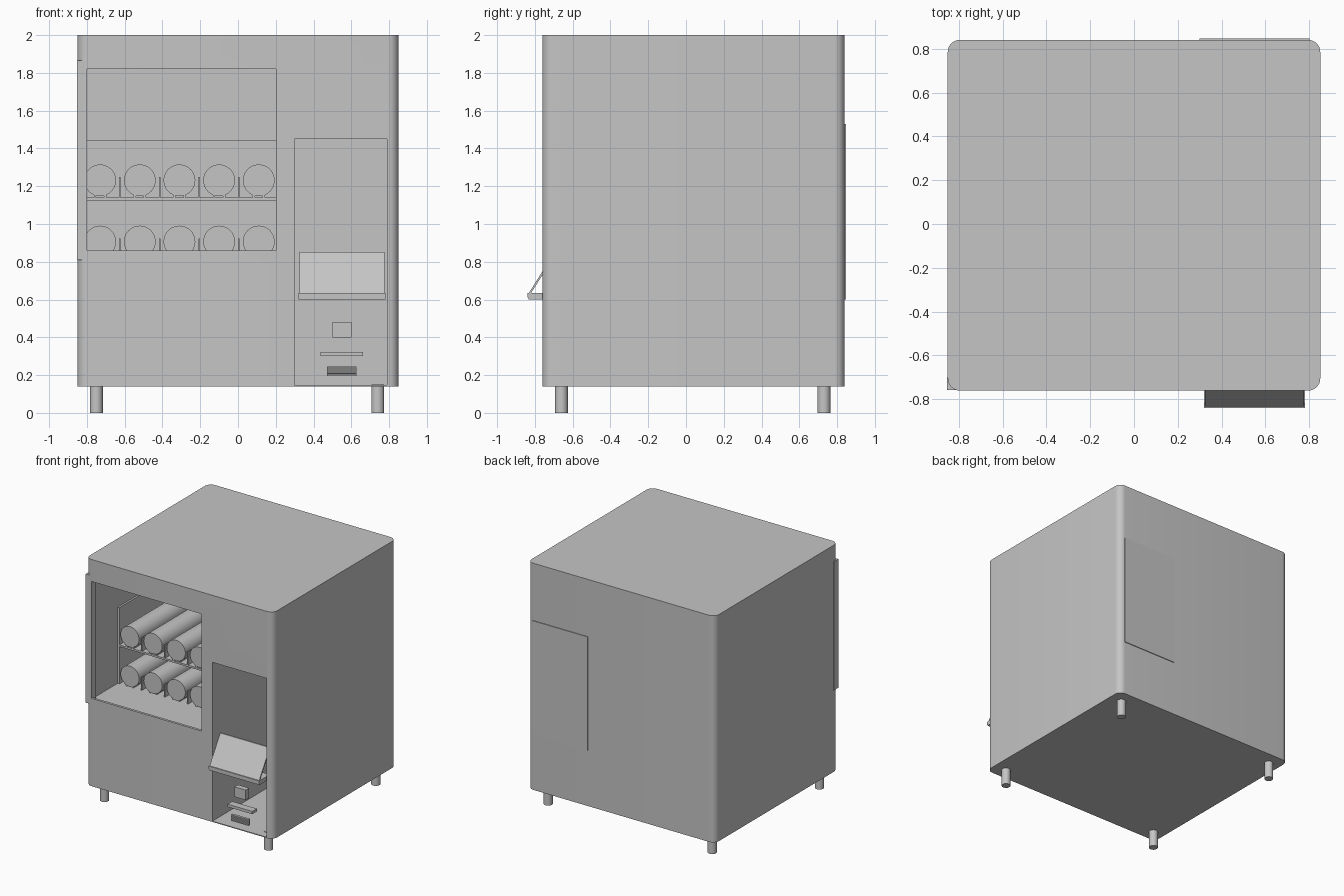
import bpy, bmesh, math
from mathutils import Matrix, Vector

if "Cube" in bpy.data.objects:
    bpy.data.objects.remove(bpy.data.objects["Cube"])

GREY = (0.56, 0.56, 0.56, 1)
mat = bpy.data.materials.new("plain_grey")
mat.use_nodes = True
mat.diffuse_color = GREY
mat.node_tree.nodes["Principled BSDF"].inputs["Base Color"].default_value = GREY


def finish(name, bm, smooth=False):
    """Turn a bmesh into a named grey object."""
    bmesh.ops.recalc_face_normals(bm, faces=bm.faces)
    me = bpy.data.meshes.new(name)
    bm.to_mesh(me)
    bm.free()
    me.materials.append(mat)
    ob = bpy.data.objects.new(name, me)
    bpy.context.collection.objects.link(ob)
    if smooth:
        smooth_by_angle(ob)
    return ob


def smooth_by_angle(ob):
    bpy.ops.object.select_all(action="DESELECT")
    ob.select_set(True)
    bpy.context.view_layer.objects.active = ob
    bpy.ops.object.shade_smooth_by_angle(angle=math.radians(35))


def add_box(bm, x, y, z):
    """Box given as (low, high) pairs."""
    mid = Vector([(a + b) / 2 for a, b in (x, y, z)])
    size = [b - a for a, b in (x, y, z)]
    m = Matrix.Translation(mid) @ Matrix.Diagonal((*size, 1))
    return bmesh.ops.create_cube(bm, size=1, matrix=m)["verts"]


def box(name, x, y, z):
    bm = bmesh.new()
    add_box(bm, x, y, z)
    return finish(name, bm)


def cylinder(name, centre, radius, length, axis="Z", sides=32):
    bm = bmesh.new()
    m = Matrix.Translation(centre)
    if axis == "Y":
        m = m @ Matrix.Rotation(math.pi / 2, 4, "X")
    bmesh.ops.create_cone(bm, cap_ends=True, segments=sides, radius1=radius,
                          radius2=radius, depth=length, matrix=m)
    return finish(name, bm, True)


def cut(ob, x, y, z):
    """Cut a box out of an object and drop the cutter."""
    cutter = box("cutter", x, y, z)
    cutter.hide_render = True
    mod = ob.modifiers.new("cut", "BOOLEAN")
    mod.operation = "DIFFERENCE"
    mod.solver = "EXACT"
    mod.object = cutter
    bpy.context.view_layer.objects.active = ob
    bpy.ops.object.modifier_apply(modifier=mod.name)
    bpy.data.objects.remove(cutter)


# Cabinet with rounded upright edges
FRONT, BACK, BOTTOM = -0.76, 0.84, 0.14
bm = bmesh.new()
add_box(bm, (-0.85, 0.85), (FRONT, BACK), (BOTTOM, 2))
upright = [e for e in bm.edges if abs(e.verts[0].co.z - e.verts[1].co.z) > 1]
bmesh.ops.bevel(bm, geom=upright, offset=0.055, segments=8, profile=0.5, affect="EDGES")
cabinet = finish("cabinet", bm)

# Display chamber, window opening and service bay
cut(cabinet, (-0.84, 0.24), (-0.74, 0.62), (0.82, 1.86))
cut(cabinet, (-0.8, 0.2), (-0.9, -0.7), (0.86, 1.82))
cut(cabinet, (0.3, 0.79), (-0.9, 0.75), (0.147, 1.45))
smooth_by_angle(cabinet)

# Edge of the chamber lining at the corner, and the back plate
box("lining_edge", (-0.853, -0.8), (-0.757, -0.7), (0.81, 1.866))
box("back_plate", (0.3, 0.8), (BACK - 0.01, BACK + 0.006), (0.6, 1.53))

# Feet
for x in (-0.75, 0.74):
    for y in (-0.66, 0.73):
        cylinder("foot", (x, y, 0.075), 0.034, 0.15)

# Rack: sides, back and upper shelf
RACK = (-0.36, 0.58)
for x in (-0.84, 0.225):
    box("rack_side", (x, x + 0.015), RACK, (0.82, 1.445))
box("rack_back", (-0.84, 0.24), (0.57, 0.585), (0.82, 1.445))
box("upper_shelf", (-0.83, 0.23), RACK, (1.125, 1.14))

# Cans lying front to back, with runners below and dividers between
STEP = 0.21
for centre_z in (0.907, 1.231):
    base = centre_z - 0.091
    for i in range(5):
        x = -0.73 + STEP * i
        cylinder("can", (x, 0.1, centre_z), 0.084, 0.92, "Y", 40)
        for side in (-1, 1):
            rail = x + side * 0.027
            box("runner", (rail - 0.006, rail + 0.006), RACK, (base, base + 0.016))
        if i < 4:
            mid = x + STEP / 2
            box("divider", (mid - 0.004, mid + 0.004), RACK, (base, base + 0.108))

# Collection tray and its sloping flap
box("tray", (0.32, 0.78), (-0.835, -0.7), (0.6, 0.635))
box("tray_lip", (0.32, 0.78), (-0.84, -0.83), (0.61, 0.635))
bm = bmesh.new()
verts = add_box(bm, (0.325, 0.775), (-0.835, -0.823), (0.63, 0.852))
for v in verts:
    if v.co.z > 0.7:
        v.co.y += 0.14
finish("flap", bm)

# Controls in the bay front
box("button", (0.5, 0.602), (FRONT, -0.715), (0.4, 0.482))
box("coin_ledge", (0.437, 0.661), (FRONT, -0.7), (0.3, 0.323))
bm = bmesh.new()
add_box(bm, (0.47, 0.628), (-0.75, -0.74), (0.195, 0.246))
for i in range(9):
    z = 0.195 + 0.006 * i
    add_box(bm, (0.47, 0.628), (FRONT, -0.748), (z, z + 0.003))
finish("grille", bm)
